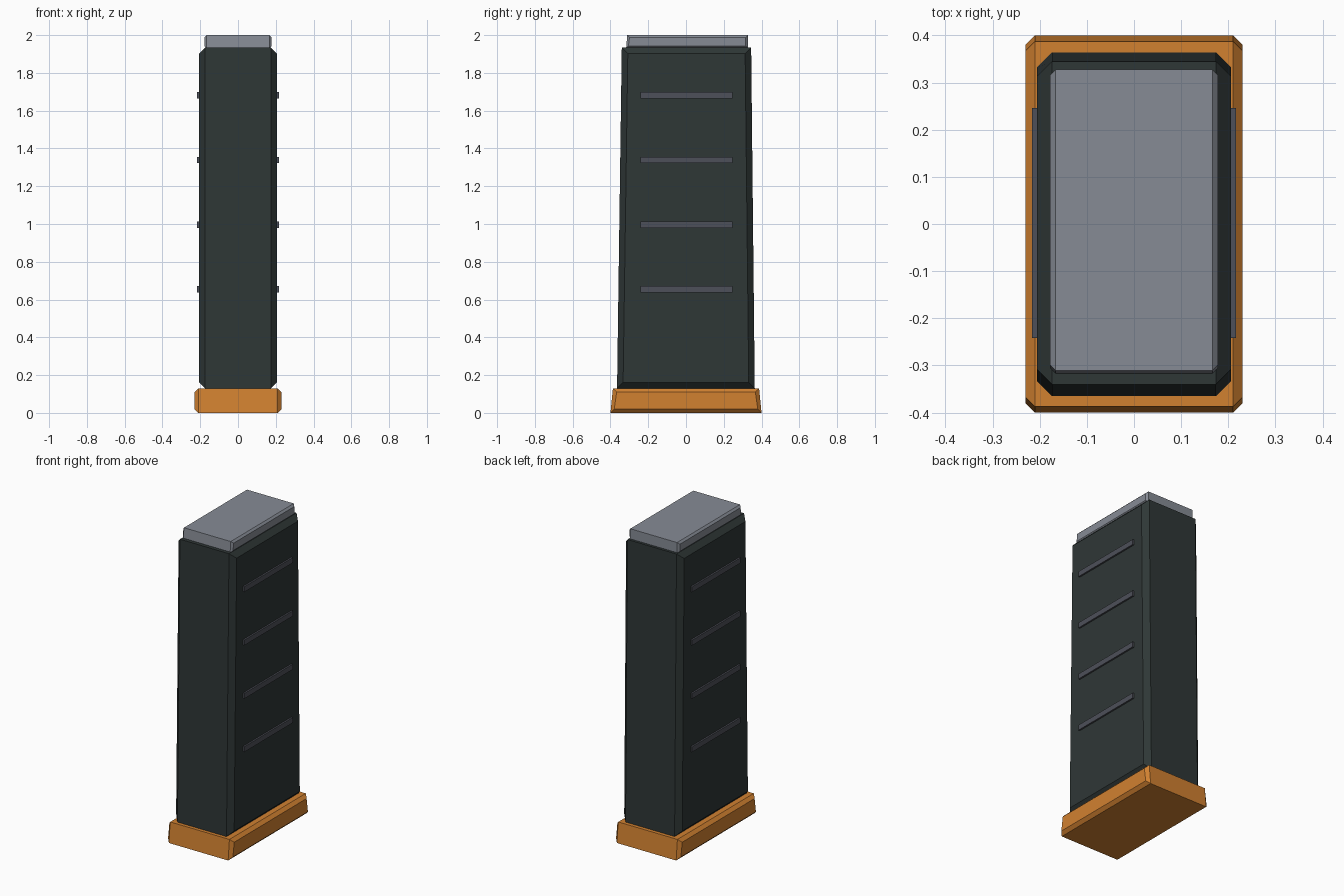
import bpy
import bmesh

cube = bpy.data.objects.get("Cube")
if cube:
    bpy.data.objects.remove(cube, do_unlink=True)


def material(name, rgb):
    mat = bpy.data.materials.new(name)
    mat.use_nodes = True
    colour = (*rgb, 1)
    mat.diffuse_color = colour
    mat.node_tree.nodes["Principled BSDF"].inputs["Base Color"].default_value = colour
    return mat


orange = material("orange", (0.64, 0.22, 0.03))
charcoal = material("charcoal", (0.028, 0.038, 0.037))
light_grey = material("light_grey", (0.24, 0.26, 0.30))
rib_grey = material("rib_grey", (0.075, 0.08, 0.10))


def chamfered_block(name, half_width, low, high, chamfer, mat):
    """Side profile extruded across x, with chamfered rims on both sides.
    low and high are (z, front y, back y)."""
    (z0, f0, b0), (z1, f1, b1) = low, high
    bm = bmesh.new()
    rings = []
    for side, inset in ((-1, chamfer), (-1, 0), (1, 0), (1, chamfer)):
        x = side * (half_width - chamfer + inset)
        profile = ((f0 + inset, z0 + inset), (b0 - inset, z0 + inset),
                   (b1 - inset, z1 - inset), (f1 + inset, z1 - inset))
        rings.append([bm.verts.new((x, y, z)) for y, z in profile])
    for a, b in zip(rings, rings[1:]):
        for i in range(4):
            j = (i + 1) % 4
            bm.faces.new((a[i], a[j], b[j], b[i]))
    bm.faces.new(rings[0])
    bm.faces.new(rings[-1])
    bmesh.ops.recalc_face_normals(bm, faces=bm.faces)
    mesh = bpy.data.meshes.new(name)
    bm.to_mesh(mesh)
    bm.free()
    mesh.materials.append(mat)
    obj = bpy.data.objects.new(name, mesh)
    bpy.context.collection.objects.link(obj)
    return obj


# Main stacked parts
chamfered_block("base_plate", 0.23, (0, -0.4, 0.4), (0.13, -0.387, 0.387), 0.02, orange)
chamfered_block("body", 0.206, (0.13, -0.365, 0.364), (1.935, -0.34, 0.345), 0.032, charcoal)
chamfered_block("top_cap", 0.178, (1.93, -0.317, 0.328), (2.0, -0.311, 0.328), 0.012, light_grey)

# Grip ribs on both broad sides
for side_name, side in (("left", 1), ("right", -1)):
    for i in range(4):
        bpy.ops.mesh.primitive_cube_add(size=1, location=(side * 0.206, 0.002, 0.655 + i * 0.342))
        rib = bpy.context.object
        rib.name = f"{side_name}_rib_{i + 1}"
        rib.scale = (0.021, 0.488, 0.034)
        rib.data.materials.append(rib_grey)
